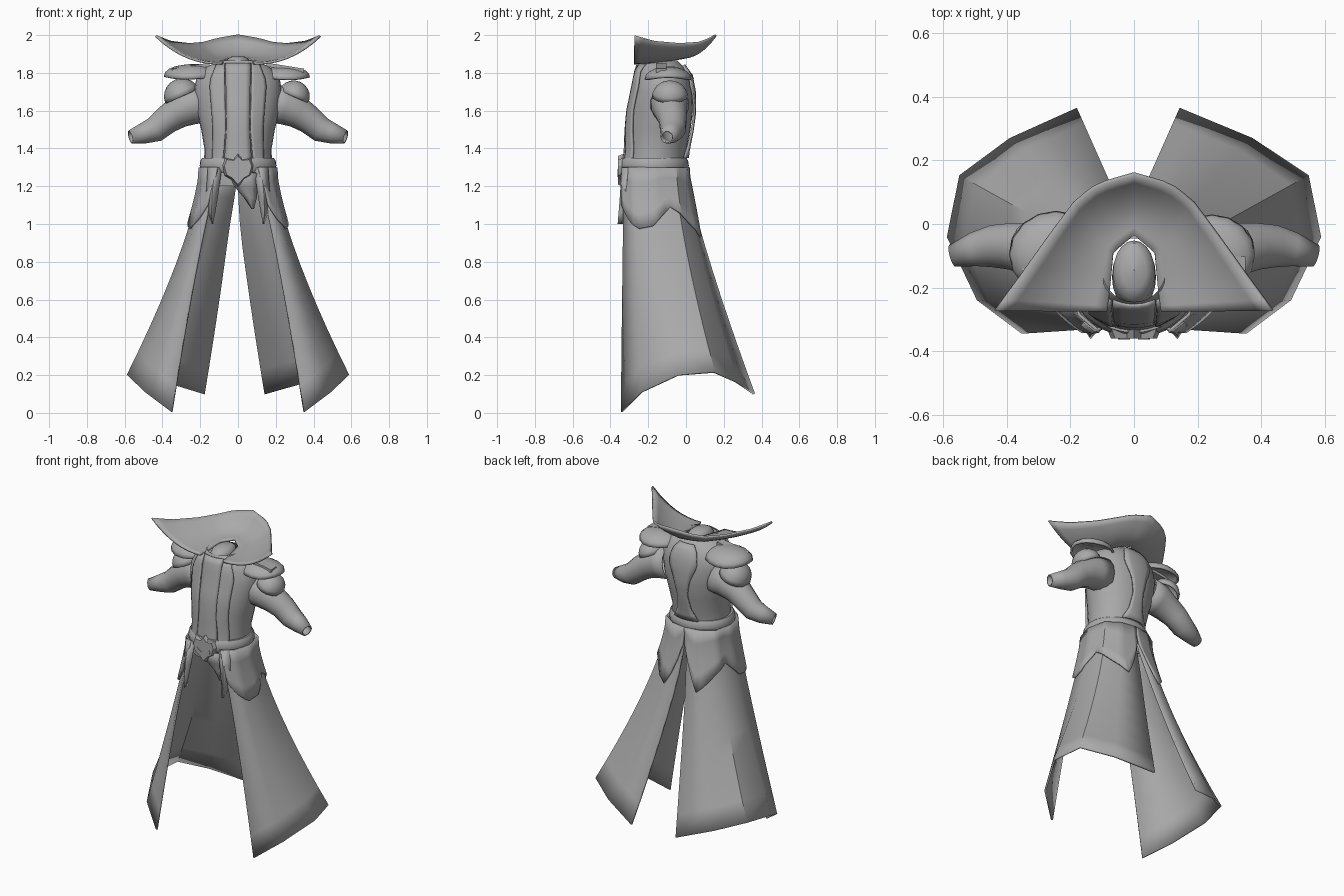
import bpy, bmesh, math
from mathutils import Vector, Matrix

if "Cube" in bpy.data.objects:
    bpy.data.objects.remove(bpy.data.objects["Cube"])

cloth = bpy.data.materials.new("grey cloth")
cloth.diffuse_color = (0.4, 0.4, 0.4, 1)
cloth.use_nodes = True
cloth.node_tree.nodes["Principled BSDF"].inputs["Base Color"].default_value = cloth.diffuse_color


def finish(name, bm, thick=0, angle=40, offset=-1):
    bmesh.ops.recalc_face_normals(bm, faces=bm.faces)
    me = bpy.data.meshes.new(name)
    bm.to_mesh(me)
    bm.free()
    me.materials.append(cloth)
    ob = bpy.data.objects.new(name, me)
    bpy.context.collection.objects.link(ob)
    if thick:
        m = ob.modifiers.new("thickness", 'SOLIDIFY')
        m.thickness, m.offset = thick, offset
    bpy.ops.object.select_all(action='DESELECT')
    bpy.context.view_layer.objects.active = ob
    ob.select_set(True)
    bpy.ops.object.shade_smooth_by_angle(angle=math.radians(angle))
    return ob


def grid(name, rows, closed=False, thick=0, angle=40, offset=-1):
    """Skin a list of point rows into a sheet or tube."""
    bm = bmesh.new()
    vs = [[bm.verts.new(p) for p in r] for r in rows]
    n = len(vs[0])
    for a, b in zip(vs, vs[1:]):
        for i in range(n if closed else n - 1):
            j = (i + 1) % n
            bm.faces.new((a[i], a[j], b[j], b[i]))
    bmesh.ops.remove_doubles(bm, verts=bm.verts, dist=0.0005)
    return finish(name, bm, thick, angle, offset)


def lerp(a, b, t):
    return a + (b - a) * t


def sample(keys, t):
    """Interpolate tuples keyed by their first value."""
    if t <= keys[0][0]:
        return keys[0][1:]
    for a, b in zip(keys, keys[1:]):
        if t <= b[0]:
            k = (t - a[0]) / (b[0] - a[0])
            return tuple(lerp(p, q, k) for p, q in zip(a[1:], b[1:]))
    return keys[-1][1:]


# Torso: height, centre y, half width, half depth
TORSO = [(1.2, -.165, .19, .155), (1.3, -.168, .18, .16), (1.4, -.158, .178, .162), (1.5, -.146, .195, .17),
         (1.6, -.135, .22, .172), (1.7, -.125, .232, .16), (1.78, -.125, .22, .145),
         (1.83, -.135, .17, .125), (1.865, -.145, .1, .1)]
rows = []
for z, cy, rx, ry in TORSO:
    rows.append([(rx * math.cos(a), cy + ry * math.sin(a), z)
                 for a in [i * math.tau / 28 for i in range(28)]])
grid("coat_body", rows, closed=True)


def panel(name, keys, front=True, lift=0.01, thick=0.012, n=5, steps=14):
    """Strip lying on the torso; keys hold height, left x, right x."""
    s = -1 if front else 1
    rows = []
    for i in range(steps + 1):
        z = lerp(keys[0][0], keys[-1][0], i / steps)
        x0, x1 = sample(keys, z)
        cy, rx, ry = sample(TORSO, z)
        row = []
        for k in range(n + 1):
            x = lerp(x0, x1, k / n)
            y = cy + s * (ry * math.sqrt(max(.12, 1 - (x / rx) ** 2)) + lift)
            row.append((x, y, z))
        rows.append(row)
    return grid(name, rows, thick=thick, offset=0)


# Front strip, lapels and back drape
panel("front_strip", [(1.28, -.075, .075), (1.5, -.06, .06), (1.85, -.066, .066)], lift=.004)
panel("back_drape", [(1.35, -.085, .085), (1.42, -.05, .05), (1.52, -.035, .035), (1.62, -.055, .055),
                     (1.72, -.1, .1), (1.8, -.085, .085), (1.84, -.05, .05)], front=False, lift=.012)
for s, side in ((1, "right"), (-1, "left")):
    panel("lapel_" + side, [(1.28, s * .085, s * .135), (1.5, s * .065, s * .13),
                            (1.75, s * .07, s * .15), (1.85, s * .072, s * .11)], lift=.012)

# Neck piece with a rounded top
rows = []
for z, k in ((1.74, 1.05), (1.80, 1.03), (1.845, 1), (1.87, .88), (1.885, .6), (1.89, .02)):
    rows.append([(.066 * k * math.cos(a), -.145 + .1 * k * math.sin(a) - (1.89 - z) * .15, z)
                 for a in [i * math.tau / 20 for i in range(20)]])
grid("neck_piece", rows, closed=True)

# Flared collar: from a U round the neck out to a three-cornered rim
INNER = [(0, .085, -.275, 1.85), (.3, .075, -.2, 1.855), (.65, .065, -.09, 1.87), (1, 0, -.035, 1.88)]
OUTER = [(0, .435, -.272, 1.995), (.2, .36, -.17, 1.965), (.45, .26, -.03, 1.953),
         (.65, .185, .07, 1.96), (.82, .115, .125, 1.98), (1, 0, .158, 2.0)]
rows = []
for i in range(-14, 15):
    u, s = 1 - abs(i) / 14, (1 if i > 0 else -1)
    a, b = sample(INNER, u), sample(OUTER, u)
    row = []
    for k in range(9):
        t = k / 8
        row.append((s * lerp(a[0], b[0], t), lerp(a[1], b[1], t), lerp(a[2], b[2], t ** 2.3)))
    rows.append(row)
grid("flared_collar", rows, thick=.012, offset=0)

# Belt: padded ring round the waist
rows = []
for i in range(37):
    a = i * math.tau / 36
    rows.append([((.183 + .02 * math.cos(b)) * math.cos(a), -.17 + (.165 + .02 * math.cos(b)) * math.sin(a),
                  1.31 + .042 * math.sin(b)) for b in [k * math.tau / 10 for k in range(10)]])
grid("belt", rows, closed=True)


def plate(name, outline, y, depth, bevel=0):
    """Flat outline in x and z, given depth towards the back."""
    bm = bmesh.new()
    f = bm.faces.new([bm.verts.new((x, y + depth, z)) for x, z in outline])
    ext = bmesh.ops.extrude_face_region(bm, geom=[f])
    vs = [v for v in ext["geom"] if isinstance(v, bmesh.types.BMVert)]
    bmesh.ops.translate(bm, verts=vs, vec=(0, -depth, 0))
    for v in vs:
        v.co.x *= 1 - bevel
        v.co.z = lerp(v.co.z, 1.29, bevel)
    return finish(name, bm, angle=25)


# Buckle: pointed shield with eye-shaped bosses
half = [(.0, 1.372), (.025, 1.345), (.07, 1.35), (.085, 1.31), (.07, 1.255), (.035, 1.235), (0, 1.195)]
plate("buckle", half + [(-x, z) for x, z in half[-2:0:-1]], -.36, .03, .15)
for s in (1, -1):
    plate("buckle_boss", [(s * .012, 1.265), (s * .045, 1.29), (s * .05, 1.265), (s * .03, 1.25)], -.363, .01)

# Belt cloth hanging below the buckle
grid("belt_cloth", [[(lerp(a, b, t), -.335 + d - .02 * math.sin(t * math.pi), z) for t in (0, .25, .5, .75, 1)]
                    for z, a, b, d in ((1.27, -.05, .1, 0), (1.2, -.02, .105, .02),
                                       (1.14, .03, .1, .04), (1.08, .07, .085, .05))], thick=.01)

# Coat tails: waist points flare down to hem points, front edge to back edge
WAIST = [(.10, -.325), (.16, -.275), (.188, -.17), (.165, -.06), (.09, -.012), (0, .0)]
HEM = [(.35, -.34, .005), (.49, -.235, .11), (.583, -.04, .2), (.545, .15, .215), (.38, .265, .165), (.16, .36, .1)]
POWER = [.8, 1.1, 1.35, 1.35, 1.25, 1.2]


def tail_point(c, z, s, lift=0.0):
    i = min(int(c), 4)
    pts = []
    for j in (i, i + 1):
        w, h = WAIST[j], HEM[j]
        f = max(0, (1.27 - z) / (1.27 - h[2])) ** POWER[j]
        pts.append(Vector((lerp(w[0], h[0], f), lerp(w[1], h[1], f), z)))
    p = pts[0].lerp(pts[1], c - i)
    d = Vector((p.x, p.y + .15, 0)).normalized()
    p += d * lift
    p.x = s * p.x - .018 * max(0, (c - 3) / 2) * min(1, (1.3 - z) * 3)
    return p


PEPLUM = [(0, 1.1), (.5, 1.03), (1.2, .975), (1.8, .99), (2.6, 1.09), (3.4, 1.02), (4.4, .93), (4.7, 1.03), (5, 1.19)]
for s, side in ((1, "right"), (-1, "left")):
    rows = [[tail_point(j, lerp(1.27, HEM[j][2], r / 9), s) for j in range(6)] for r in range(10)]
    grid("coat_tail_" + side, rows, thick=.012, offset=0)

    # Short upper skirt with a scalloped hem
    rows = []
    for r in range(5):
        rows.append([tail_point(k / 5, lerp(1.3, sample(PEPLUM, k / 5)[0], r / 4), s, .016) for k in range(26)])
    grid("upper_skirt_" + side, rows, thick=.01, offset=0)

    # Pointed lapel end below the belt
    grid("lapel_point_" + side, [[(s * a, y, z), (s * (a + b) / 2, y - .015, z), (s * b, y + .015, z)]
                                 for z, a, b, y in ((1.3, .085, .16, -.325), (1.15, .105, .17, -.335),
                                                    (1.06, .12, .16, -.342), (1.0, .134, .138, -.347))], thick=.01)

    # Sleeve: tube with an open cuff
    rows = []
    path = [(.17, -.09, 1.64, .105), (.25, -.085, 1.625, .1), (.32, -.08, 1.59, .085), (.38, -.07, 1.55, .075),
            (.44, -.07, 1.50, .068), (.50, -.08, 1.48, .055), (.57, -.1, 1.46, .036)]
    for i, (x, y, z, r) in enumerate(path):
        q, p = path[min(i + 1, 6)], path[max(i - 1, 0)]
        d = (Vector(q[:3]) - Vector(p[:3])).normalized()
        e = d.cross(Vector((0, 1, 0))).normalized()
        g = d.cross(e)
        rows.append([Vector((x, y, z)) + r * (e * math.cos(a) + g * math.sin(a))
                     for a in [k * math.tau / 14 for k in range(14)]])
    for row in rows:
        for v in row:
            v.x *= s
    grid("sleeve_" + side, rows, closed=True, thick=.008)

    # Shoulder guards: two overlapping shells and a small strap plate
    for name, c, size, tilt in (("shoulder_guard", (.245, -.095, 1.765), (.135, .125, .07), 4),
                                ("shoulder_cap", (.295, -.085, 1.675), (.085, .095, .085), 24)):
        bm = bmesh.new()
        bmesh.ops.create_uvsphere(bm, u_segments=16, v_segments=10, radius=1)
        bmesh.ops.delete(bm, geom=[v for v in bm.verts if v.co.z < -.05], context='VERTS')
        for v in bm.verts:
            if name == "shoulder_guard" and v.co.x > 0:
                v.co.z += .3 * v.co.x ** 2
        m = Matrix.Translation(c) @ Matrix.Rotation(math.radians(tilt), 4, 'Y') @ Matrix.Diagonal((*size, 1))
        bm.transform(Matrix.Diagonal((s, 1, 1, 1)) @ m)
        finish(name + "_" + side, bm, thick=.012)
    bm = bmesh.new()
    bmesh.ops.create_cube(bm, size=1)
    m = Matrix.Translation((.25, -.13, 1.828)) @ Matrix.Rotation(math.radians(9), 4, 'Y')
    bm.transform(Matrix.Diagonal((s, 1, 1, 1)) @ m @ Matrix.Diagonal((.2, .055, .02, 1)))
    finish("strap_plate_" + side, bm)
